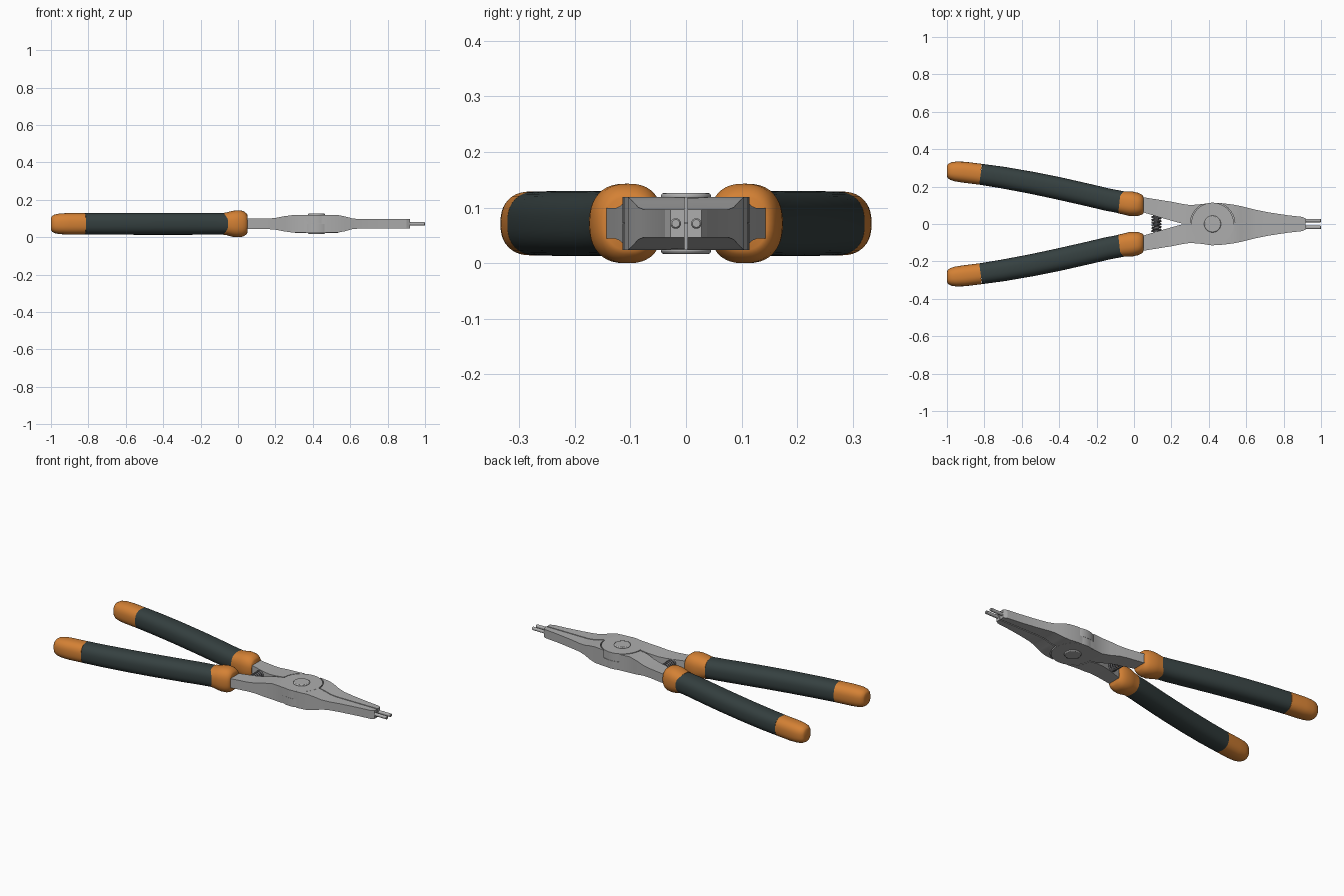
import bpy, bmesh, math
from mathutils import Vector

if "Cube" in bpy.data.objects:
    bpy.data.objects.remove(bpy.data.objects["Cube"])

C = 0.0715                      # mid-height of the tool
PIVOT = 0.42                    # x of the rivet


def material(name, rgb):
    m = bpy.data.materials.new(name)
    m.diffuse_color = (*rgb, 1)
    m.use_nodes = True
    m.node_tree.nodes["Principled BSDF"].inputs["Base Color"].default_value = m.diffuse_color
    return m


ORANGE = material("orange rubber", (0.66, 0.22, 0.035))
DARK = material("dark rubber", (0.036, 0.052, 0.052))
STEEL = material("steel", (0.42, 0.42, 0.42))
SPRING = material("spring steel", (0.16, 0.16, 0.17))


def make(name, bm, mat):
    bmesh.ops.recalc_face_normals(bm, faces=bm.faces)
    me = bpy.data.meshes.new(name)
    bm.to_mesh(me)
    bm.free()
    me.materials.append(mat)
    ob = bpy.data.objects.new(name, me)
    bpy.context.collection.objects.link(ob)
    return ob


def smooth(ob, angle):
    bpy.ops.object.select_all(action='DESELECT')
    ob.select_set(True)
    bpy.context.view_layer.objects.active = ob
    bpy.ops.object.shade_smooth_by_angle(angle=math.radians(angle))


def loft(name, rings, mat):
    """Skin a list of closed point rings and cap both ends."""
    bm = bmesh.new()
    vs = [[bm.verts.new(p) for p in r] for r in rings]
    n = len(vs[0])
    for a, b in zip(vs, vs[1:]):
        for i in range(n):
            j = (i + 1) % n
            bm.faces.new((a[i], a[j], b[j], b[i]))
    bm.faces.new(vs[0])
    bm.faces.new(vs[-1])
    return make(name, bm, mat)


def cylinder(name, r, z0, z1, mat, x=PIVOT, y=0):
    circle = [(x + r * math.cos(t * math.tau / 64), y + r * math.sin(t * math.tau / 64))
              for t in range(64)]
    return loft(name, [[(px, py, z) for px, py in circle] for z in (z0, z1)], mat)


def flipped(ob, name):
    """Copy turned half a turn about the long axis."""
    new = ob.copy()
    new.data = ob.data.copy()
    new.name = name
    for v in new.data.vertices:
        v.co = (v.co.x, -v.co.y, 2 * C - v.co.z)
    bpy.context.collection.objects.link(new)
    return new


def grip_part(name, stations, mat):
    """Rounded tube; stations are x, y, half width, half height."""
    rings = []
    for k, (x, y, w, h) in enumerate(stations):
        p, q = stations[max(k - 1, 0)], stations[min(k + 1, len(stations) - 1)]
        t = Vector((q[0] - p[0], q[1] - p[1])).normalized()
        ring = []
        for i in range(40):
            a = i * math.tau / 40
            c, s = math.cos(a), math.sin(a)
            u = w * math.copysign(abs(c) ** 0.82, c)
            v = h * math.copysign(abs(s) ** 0.82, s)
            ring.append((x - t.y * u, y + t.x * u, C + v))
        rings.append(ring)
    ob = loft("upper_" + name, rings, mat)
    smooth(ob, 45)
    flipped(ob, "lower_" + name)


# Handles: end cap, long grip, flared collar
grip_part("grip_end", [
    (-1.0, .284, .028, .032), (-.994, .284, .038, .042), (-.98, .283, .047, .050),
    (-.955, .281, .053, .055), (-.91, .277, .056, .0575), (-.82, .266, .056, .0575)], ORANGE)
grip_part("grip", [
    (-.82, .266, .056, .0575), (-.7, .248, .058, .058), (-.55, .221, .059, .0585),
    (-.4, .190, .060, .0585), (-.25, .156, .060, .0585), (-.14, .130, .060, .058),
    (-.06, .115, .060, .057)], DARK)
grip_part("grip_collar", [
    (-.078, .116, .060, .0585), (-.06, .114, .061, .061), (-.035, .111, .064, .068),
    (-.015, .108, .066, .0715), (.015, .104, .063, .0715), (.032, .102, .058, .066),
    (.045, .101, .051, .056), (.05, .101, .044, .048)], ORANGE)

# Steel half: tang, lap joint and tapered jaw (x, inner y, outer y, half thickness)
stations = [
    (.0, .072, .148, .0275), (.05, .062, .143, .0275), (.15, .032, .127, .0275),
    (.20, .018, .119, .031), (.25, .004, .109, .041), (.30, .003, .101, .0475),
    (.35, .003, .105, .0475), (.40, .003, .111, .0475), (.47, .003, .111, .0475),
    (.53, .003, .104, .0475), (.57, .003, .096, .040), (.61, .003, .086, .029),
    (.65, .003, .076, .025), (.72, .003, .062, .025), (.82, .003, .047, .025),
    (.90, .003, .038, .025), (.92, .003, .028, .025)]
half = loft("upper_steel_half", [
    [(x, a, C - h), (x, b, C - h), (x, b, C + h), (x, a, C + h)]
    for x, a, b, h in stations], STEEL)

# Recess that receives the other half's round lap
cutter = cylinder("lap_cutter", .119, C, C + .1, STEEL)
cutter.hide_render = True
mod = half.modifiers.new("lap", 'BOOLEAN')
mod.operation = 'DIFFERENCE'
mod.object = cutter
bpy.context.view_layer.objects.active = half
bpy.ops.object.modifier_apply(modifier="lap")
bpy.data.objects.remove(cutter)
smooth(half, 15)
flipped(half, "lower_steel_half")

lap = cylinder("bottom_lap_disc", .114, C - .048, C - .0005, STEEL)
smooth(lap, 15)
flipped(lap, "top_lap_disc")

# Pivot rivet with softened rim
rivet = cylinder("rivet", .045, C - .055, C + .055, STEEL)
bev = rivet.modifiers.new("rim", 'BEVEL')
bev.width = .005
bev.segments = 2
smooth(rivet, 30)

# Tip pins
for side, name in ((1, "upper_tip_pin"), (-1, "lower_tip_pin")):
    rings = [[(x, side * .0185 + r * math.cos(i * math.tau / 20),
               C + r * math.sin(i * math.tau / 20)) for i in range(20)]
             for x, r in ((.88, .0095), (.997, .0095), (1.0, .007))]
    smooth(loft(name, rings, STEEL), 30)

# Return spring between the tangs
cu = bpy.data.curves.new("return_spring", 'CURVE')
cu.dimensions = '3D'
cu.bevel_depth = .005
cu.bevel_resolution = 2
sp = cu.splines.new('POLY')
N = 120
sp.points.add(N)
for i, p in enumerate(sp.points):
    a = 6 * math.tau * i / N
    p.co = (.12 + .023 * math.cos(a), -.045 + .09 * i / N, C + .023 * math.sin(a), 1)
cu.materials.append(SPRING)
bpy.context.collection.objects.link(bpy.data.objects.new("return_spring", cu))
